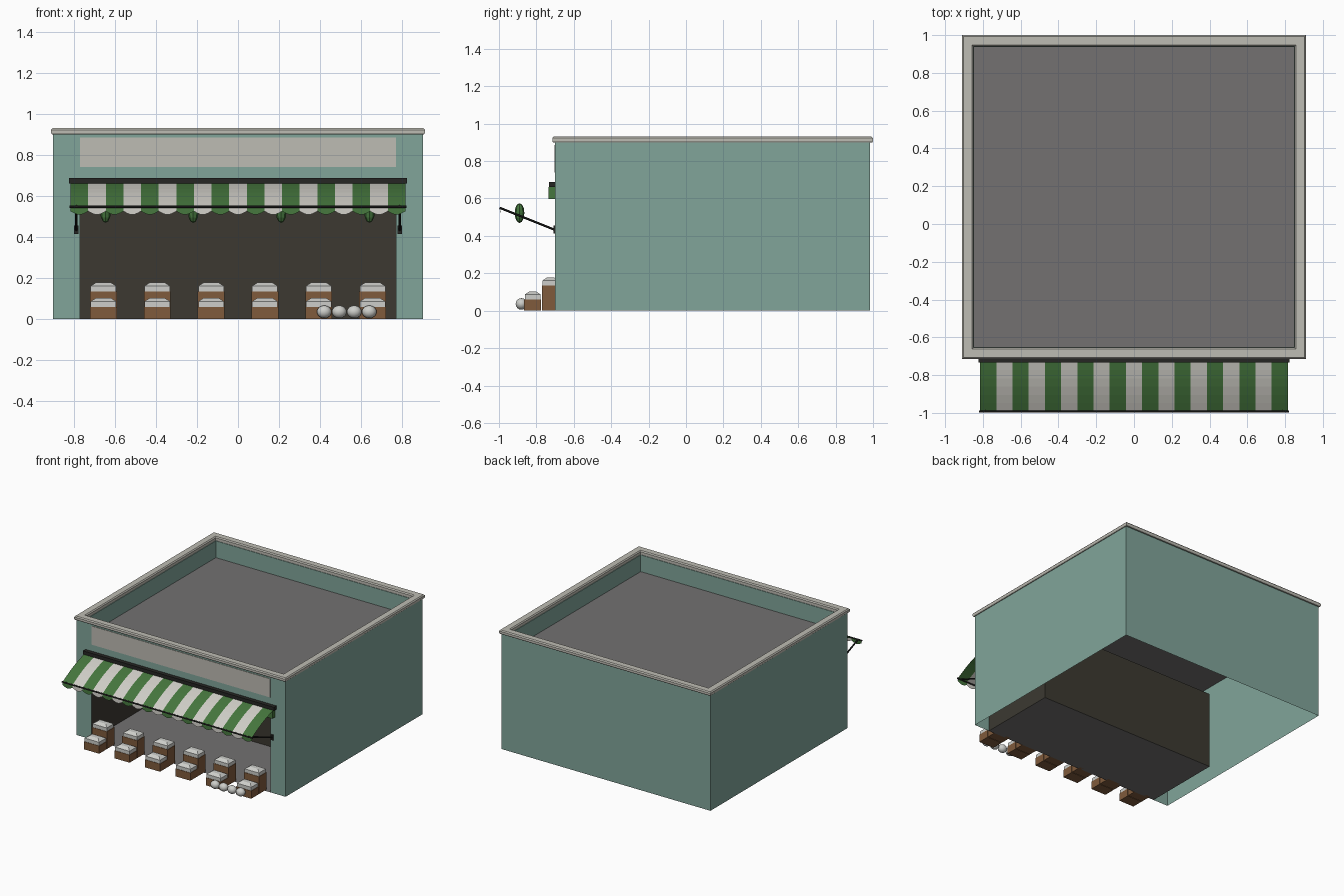
import bpy, bmesh, math
from mathutils import Vector

cube = bpy.data.objects.get("Cube")
if cube:
    bpy.data.objects.remove(cube)


def material(name, r, g, b):
    # sRGB bytes to a linear flat colour
    lin = [(c / 255 / 12.92 if c < 11 else ((c / 255 + 0.055) / 1.055) ** 2.4) for c in (r, g, b)]
    m = bpy.data.materials.new(name)
    m.use_nodes = True
    m.diffuse_color = (*lin, 1)
    m.node_tree.nodes["Principled BSDF"].inputs["Base Color"].default_value = (*lin, 1)
    return m


TEAL = material("teal_wall", 129, 165, 154)
STONE = material("pale_stone", 190, 188, 179)
GREY = material("grey_floor", 115, 113, 113)
OLIVE = material("dark_interior", 60, 57, 49)
GREEN = material("awning_green", 69, 118, 61)
WHITE = material("awning_white", 208, 206, 199)
BLACK = material("black_metal", 38, 38, 36)
BROWN = material("crate_wood", 128, 91, 60)
PRODUCE = material("pale_produce", 205, 206, 202)


def build(name, verts, faces, mats, fix=False):
    mesh = bpy.data.meshes.new(name)
    mesh.from_pydata(verts, [], faces)
    if fix:
        bm = bmesh.new()
        bm.from_mesh(mesh)
        bmesh.ops.recalc_face_normals(bm, faces=bm.faces)
        bm.to_mesh(mesh)
        bm.free()
    for m in mats:
        mesh.materials.append(m)
    obj = bpy.data.objects.new(name, mesh)
    bpy.context.collection.objects.link(obj)
    return obj


def loft(name, rings, mat, caps=True, wrap=False):
    # join matching loops of points into a skin
    n = len(rings[0])
    verts = [p for ring in rings for p in ring]
    count = len(rings)
    faces = []
    for k in range(count if wrap else count - 1):
        a, b = k * n, (k + 1) % count * n
        faces += [(a + i, a + (i + 1) % n, b + (i + 1) % n, b + i) for i in range(n)]
    if caps:
        faces += [tuple(range(n))[::-1], tuple(range((count - 1) * n, count * n))]
    return build(name, verts, faces, [mat], caps or wrap)


def rect(x0, x1, y0, y1, z):
    return [(x0, y0, z), (x1, y0, z), (x1, y1, z), (x0, y1, z)]


def box(name, x0, x1, y0, y1, z0, z1, mat):
    return loft(name, [rect(x0, x1, y0, y1, z0), rect(x0, x1, y0, y1, z1)], mat)


def rod(name, start, end, radius, mat, sides=8):
    a, b = Vector(start), Vector(end)
    turn = (b - a).to_track_quat("Z", "Y")
    loop = [turn @ Vector((math.cos(t), math.sin(t), 0)) * radius
            for t in (2 * math.pi * i / sides for i in range(sides))]
    return loft(name, [[tuple(p + q) for q in loop] for p in (a, b)], mat)


def ball(name, centre, size, segments, rings, mat, smooth):
    bm = bmesh.new()
    bmesh.ops.create_uvsphere(bm, u_segments=segments, v_segments=rings, radius=1)
    bmesh.ops.scale(bm, vec=size, verts=bm.verts)
    bmesh.ops.translate(bm, vec=centre, verts=bm.verts)
    for f in bm.faces:
        f.smooth = smooth
    mesh = bpy.data.meshes.new(name)
    bm.to_mesh(mesh)
    bm.free()
    mesh.materials.append(mat)
    bpy.context.collection.objects.link(bpy.data.objects.new(name, mesh))


# Building shell, open below, with the shop opening in front
HX, FRONT, BACK, TOP, ROOF = 0.90, -0.70, 0.985, 0.90, 0.77
DX, DOOR, SHOP_BACK = 0.77, 0.60, -0.075
outline = [(-DX, 0), (-HX, 0), (-HX, TOP), (HX, TOP), (HX, 0), (DX, 0), (DX, DOOR), (-DX, DOOR)]
build("front_wall", [(x, FRONT, z) for x, z in outline],
      [(1, 0, 7, 2), (2, 7, 6, 3), (3, 6, 5, 4)], [TEAL])
shell = rect(-HX, HX, FRONT, BACK, 0) + rect(-HX, HX, FRONT, BACK, TOP)
build("side_and_back_walls", shell, [(1, 2, 6, 5), (2, 3, 7, 6), (3, 0, 4, 7)], [TEAL])


def frame_ring(d, z):
    return rect(-0.91 + d, 0.91 - d, -0.715 + d, 1.0 - d, z)


loft("parapet_inside", [frame_ring(0.012, TOP), frame_ring(0.064, TOP), frame_ring(0.064, ROOF)],
     TEAL, caps=False)
build("roof", rect(-HX + 0.001, HX - 0.001, FRONT + 0.001, BACK - 0.001, ROOF), [(0, 1, 2, 3)], [GREY])
coping = [(0.004, 0.9), (0, 0.907), (0, 0.922), (0.007, 0.93), (0.053, 0.93),
          (0.06, 0.922), (0.06, 0.9)]
loft("coping", [frame_ring(d, z) for d, z in coping], STONE, caps=False, wrap=True)
box("sign_board", -DX, DX, FRONT - 0.004, FRONT + 0.002, 0.74, 0.885, STONE)

# Shop interior
room = rect(-DX, DX, FRONT, SHOP_BACK, 0) + rect(-DX, DX, FRONT, SHOP_BACK, DOOR)
build("shop_interior", room, [(2, 1, 5, 6), (3, 2, 6, 7), (0, 3, 7, 4), (4, 7, 6, 5)], [OLIVE])
build("shop_floor", room[:4], [(0, 1, 2, 3)], [GREY])

# Striped awning: a bowed sheet with a scalloped valance
STRIPES, HALF, ROWS, COLS = 19, 0.815, 6, 6
pitch = 2 * HALF / STRIPES
slope = []
for r in range(ROWS + 1):
    t = r / ROWS
    slope.append((-0.73 - 0.262 * t, 0.662 - 0.114 * t + 0.012 * math.sin(math.pi * t)))
verts, faces, stripe_of = [], [], []
for s in range(STRIPES):
    base = len(verts)
    for c in range(COLS + 1):
        u = c / COLS
        x = -HALF + (s + u) * pitch
        verts += [(x, y, z) for y, z in slope]
        verts.append((x, -0.994, 0.526 - 0.017 * math.sin(math.pi * u)))
    n = ROWS + 2
    for c in range(COLS):
        for r in range(n - 1):
            a = base + c * n + r
            faces.append((a, a + 1, a + n + 1, a + n))
            stripe_of.append(s % 2)
awning = build("awning", verts, faces, [GREEN, WHITE])
for poly, index in zip(awning.data.polygons, stripe_of):
    poly.material_index = index

box("awning_roll", -0.81, 0.81, -0.735, FRONT - 0.001, 0.597, 0.66, GREEN)
box("awning_housing", -0.822, 0.822, -0.732, FRONT - 0.001, 0.66, 0.688, BLACK)
rod("awning_front_bar", (-0.82, -0.993, 0.547), (0.82, -0.993, 0.547), 0.006, BLACK)
for side, x in (("right", -0.787), ("left", 0.787)):
    rod(side + "_awning_arm", (x, FRONT, 0.432), (x, -0.996, 0.55), 0.006, BLACK)
    box(side + "_arm_bracket", x - 0.011, x + 0.011, FRONT - 0.009, FRONT, 0.414, 0.455, BLACK)

# Hanging ornaments under the awning
for i, x in enumerate((-0.645, -0.218, 0.21, 0.64)):
    ball(f"hanging_ornament_{i + 1}", (x, -0.89, 0.522), (0.026, 0.026, 0.053), 8, 6, GREEN, False)


# Produce crates: a low one in front of a tall one
def crate(name, x, y0, y1, height):
    w = 0.065
    box(name, x - w, x + w, y0, y1, 0, height, BROWN)
    heap = [(0.003, 0), (0.003, 0.027), (0.028, 0.043)]
    loft(name + "_produce", [rect(x - w + d, x + w - d, y0 + d, y1 - d, height + h)
                             for d, h in heap], PRODUCE)


for i in range(6):
    x = -0.655 + 0.262 * i
    crate(f"low_crate_{i + 1}", x, -0.865, -0.774, 0.06)
    crate(f"tall_crate_{i + 1}", x, -0.77, -0.679, 0.135)

# Round produce on the ground
for i in range(4):
    ball(f"round_produce_{i + 1}", (0.42 + 0.073 * i, -0.88, 0.036), (0.036, 0.031, 0.031),
         12, 8, PRODUCE, True)
